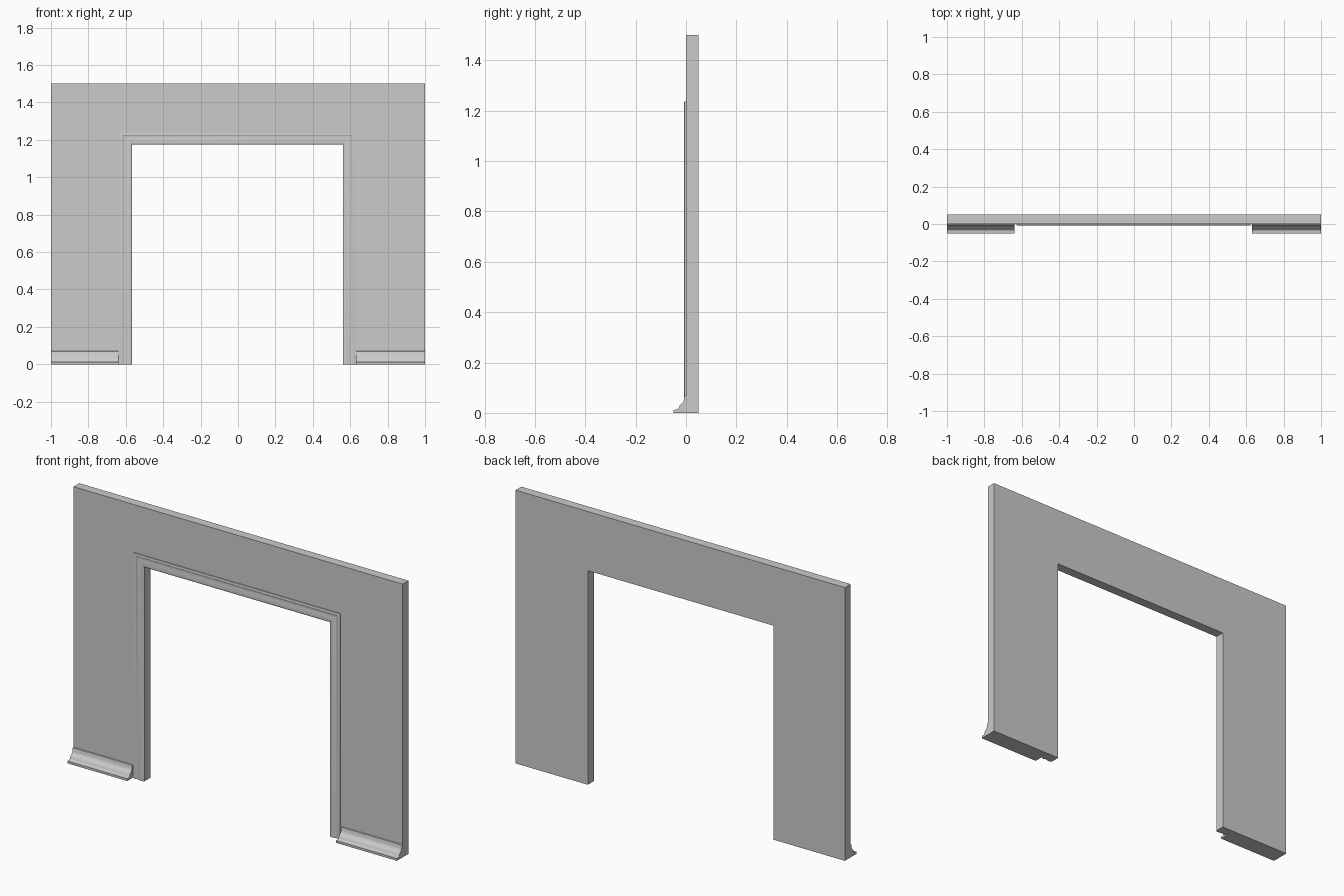
import bpy, bmesh
from mathutils import Vector

if "Cube" in bpy.data.objects:
    bpy.data.objects.remove(bpy.data.objects["Cube"])

# Plaster colour
plaster = bpy.data.materials.new("plaster_grey")
plaster.use_nodes = True
GREY = (0.6, 0.6, 0.6, 1)
plaster.diffuse_color = GREY
plaster.node_tree.nodes["Principled BSDF"].inputs["Base Color"].default_value = GREY

LEFT, RIGHT, HEAD = -0.566, 0.561, 1.175   # doorway edges
WALL_TOP, THICK = 1.5, 0.05


def sweep(name, rings, smooth):
    """Join matching closed sections into a capped solid."""
    bm = bmesh.new()
    loops = [[bm.verts.new(p) for p in ring] for ring in rings]
    n = len(loops[0])
    for a, b in zip(loops, loops[1:]):
        for i in range(n):
            j = (i + 1) % n
            bm.faces.new((a[i], a[j], b[j], b[i]))
    bm.faces.new(loops[0])
    bm.faces.new(loops[-1][::-1])
    bmesh.ops.recalc_face_normals(bm, faces=bm.faces)
    mesh = bpy.data.meshes.new(name)
    bm.to_mesh(mesh)
    bm.free()
    mesh.materials.append(plaster)
    ob = bpy.data.objects.new(name, mesh)
    bpy.context.collection.objects.link(ob)
    if smooth:
        bpy.ops.object.select_all(action='DESELECT')
        ob.select_set(True)
        bpy.context.view_layer.objects.active = ob
        bpy.ops.object.shade_smooth_by_angle(angle=0.5)
    return ob


# Wall with doorway
outline = [(-1, 0), (LEFT, 0), (LEFT, HEAD), (RIGHT, HEAD), (RIGHT, 0),
           (1, 0), (1, WALL_TOP), (-1, WALL_TOP)]
sweep("wall", [[Vector((x, y, z)) for x, z in outline] for y in (0, THICK)], False)

# Mitred door casing: (distance out from the doorway, depth)
casing = [(0, 0.001), (0, -0.003), (0.003, -0.006), (0.008, -0.008),
          (0.02, -0.008), (0.028, -0.007), (0.036, -0.005), (0.043, -0.004),
          (0.047, -0.005), (0.052, -0.008), (0.058, -0.008), (0.062, -0.006),
          (0.063, 0.001)]
path = [(LEFT, 0, -1, 0), (LEFT, HEAD, -1, 1), (RIGHT, HEAD, 1, 1), (RIGHT, 0, 1, 0)]
sweep("door_casing",
      [[Vector((x + sx * d, y, z + sz * d)) for d, y in casing] for x, z, sx, sz in path],
      True)

# Skirting boards: (depth, height)
skirting = [(0.001, 0), (-0.05, 0), (-0.05, 0.012), (-0.035, 0.013),
            (-0.03, 0.017), (-0.027, 0.025), (-0.022, 0.033), (-0.016, 0.038),
            (-0.011, 0.044), (-0.008, 0.052), (-0.007, 0.062), (-0.005, 0.068),
            (0.001, 0.071)]
for name, x0, x1 in (("right_skirting", -1, -0.638), ("left_skirting", 0.631, 1)):
    sweep(name, [[Vector((x, y, z)) for y, z in skirting] for x in (x0, x1)], True)
